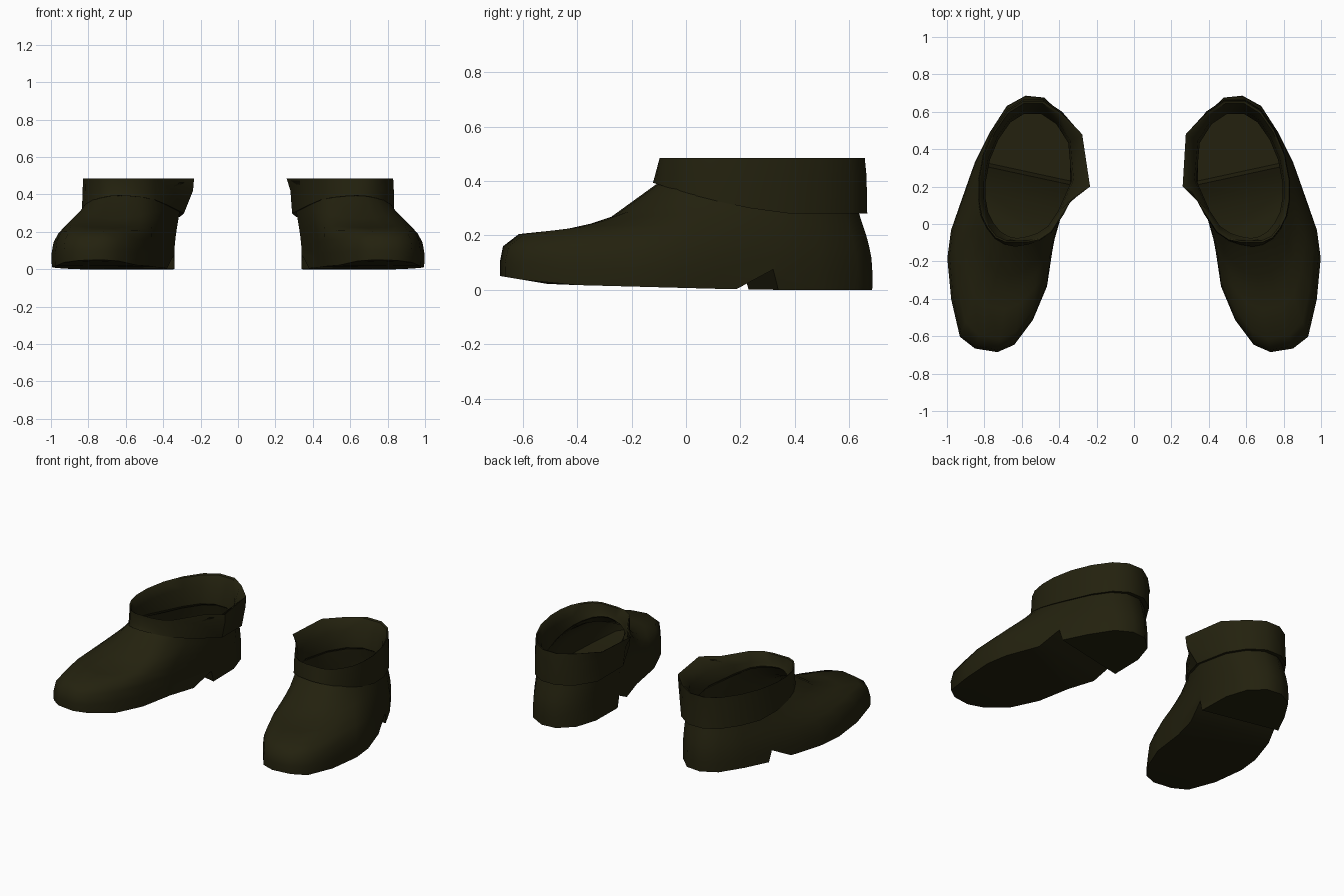
import bpy, bmesh, math

if "Cube" in bpy.data.objects:
    bpy.data.objects.remove(bpy.data.objects["Cube"], do_unlink=True)

leather = bpy.data.materials.new("dark olive leather")
leather.use_nodes = True
colour = (0.017, 0.0155, 0.0045, 1)
leather.diffuse_color = colour
leather.node_tree.nodes["Principled BSDF"].inputs["Base Color"].default_value = colour

# Plan outlines of the left boot, from the toe round the outer side
SOLE = [(.73, -.685), (.85, -.665), (.93, -.60), (.975, -.40), (.995, -.18), (.975, -.03),
        (.92, .13), (.85, .33), (.77, .49), (.68, .63), (.58, .685), (.48, .675),
        (.39, .59), (.345, .45), (.34, .22), (.43, -.10), (.465, -.33), (.54, -.51), (.64, -.645)]
ANKLE = [(.63, -.10), (.68, -.09), (.73, -.06), (.77, -.01), (.80, .05), (.815, .13),
         (.815, .23), (.79, .36), (.74, .48), (.67, .58), (.59, .63), (.49, .63),
         (.40, .57), (.33, .46), (.31, .24), (.39, .06), (.45, -.03), (.51, -.07), (.57, -.09)]
# Rise from sole to ankle: (blend, height) over the toe and round the sides
TOE_RISE = [(0, .10), (.02, .16), (.12, .205), (.39, .22), (.54, .237), (.7, .268), (1, .395)]
SIDE_RISE = [(-.02, .07), (.05, .14), (.2, .19), (.4, .24), (.6, .28), (.8, .32), (1, .36)]
N = len(SOLE)


def scaled(outline, s):
    return [(.57 + (x - .57) * s, .17 + (y - .17) * s) for x, y in outline]


def at_height(outline, z):
    return [(x, y, z) for x, y in outline]


def make_object(name, rings, side, closed_loop=False):
    """Loft rings into a solid, mirrored to the given side."""
    bm = bmesh.new()
    loops = [[bm.verts.new((x * side, y, z)) for x, y, z in ring] for ring in rings]
    pairs = list(zip(loops, loops[1:]))
    if closed_loop:
        pairs.append((loops[-1], loops[0]))
    for a, b in pairs:
        n = len(a)
        for i in range(n):
            bm.faces.new((a[i], a[(i + 1) % n], b[(i + 1) % n], b[i]))
    if not closed_loop:
        caps = [bm.faces.new(loops[0]), bm.faces.new(loops[-1])]
        bmesh.ops.triangulate(bm, faces=caps)
    bmesh.ops.recalc_face_normals(bm, faces=bm.faces)
    mesh = bpy.data.meshes.new(name)
    bm.to_mesh(mesh)
    bm.free()
    mesh.materials.append(leather)
    obj = bpy.data.objects.new(name, mesh)
    bpy.context.collection.objects.link(obj)
    return obj


def open_ankle(obj):
    """Remove the flat lid over the ankle, leaving a hollow shell."""
    bm = bmesh.new()
    bm.from_mesh(obj.data)
    lid = [f for f in bm.faces if f.normal.z > .85
           and all(v.co.z > .285 and v.co.y > -.12 for v in f.verts)]
    bmesh.ops.delete(bm, geom=lid, context='FACES')
    bm.to_mesh(obj.data)
    bm.free()


def smooth(obj, angle):
    bpy.ops.object.select_all(action='DESELECT')
    obj.select_set(True)
    bpy.context.view_layer.objects.active = obj
    bpy.ops.object.shade_smooth_by_angle(angle=math.radians(angle))


def sole_height(y):
    if y < -.5:
        return .02 + (-.5 - y) / .18 * .03
    return max(0, .02 * (.25 - y) / .75)


def hem(y):
    return .28 + .11 * max(0, (.4 - y) / .51) ** 1.5


def shoe_rings():
    rings = [[(x, y, sole_height(y)) for x, y in SOLE]]
    for toe, flank in zip(TOE_RISE, SIDE_RISE):
        ring = []
        for i, ((sx, sy), (ax, ay)) in enumerate(zip(SOLE, ANKLE)):
            w = max(0, math.cos(i / N * math.tau)) ** 1.2
            f = toe[0] * w + flank[0] * (1 - w)
            z = toe[1] * w + flank[1] * (hem(ay) + .02) / .36 * (1 - w)
            ring.append((sx + (ax - sx) * f, sy + (ay - sy) * f, z))
        rings.append(ring)
    return rings


def collar_rings(flare, fullness):
    top = [(x, max(y, -.097)) for x, y in scaled(ANKLE, 1.06)]
    top[13], top[14], top[15] = (.277, .48), (flare, .2), (.34, .12)
    lower = [(x, y, hem(y)) for x, y in scaled(ANKLE, 1.08)]
    middle = [(a + (c - a) * fullness, b + (d - b) * fullness, .42)
              for (a, b, _), (c, d) in zip(lower, top)]
    inner = [(x, y, hem(y) + .03) for x, y in scaled(ANKLE, .91)]
    tuck = [(x, y, hem(y) + .008) for x, y in scaled(ANKLE, .98)]
    return [lower, middle, at_height(top, .485),
            at_height(scaled(top, .97), .48), at_height(scaled(ANKLE, .95), .42), inner, tuck]


for side, label, flare, fullness in ((1, "left", .26, .3), (-1, "right", .235, .9)):
    shoe = make_object(label + "_shoe", shoe_rings(), side)

    # Slanted notch in front of the heel
    wedge = [[(x, y + .216 * (x - .85), z) for y, z in ((.15, -.01), (.32, .075), (.343, -.01))]
             for x in (.1, 1.2)]
    cutter = make_object(label + "_heel_cutter", wedge, side)
    cutter.hide_render = True
    notch = shoe.modifiers.new("heel notch", 'BOOLEAN')
    notch.operation = 'DIFFERENCE'
    notch.solver = 'EXACT'
    notch.object = cutter
    bpy.context.view_layer.objects.active = shoe
    bpy.ops.object.modifier_apply(modifier=notch.name)
    bpy.data.objects.remove(cutter, do_unlink=True)
    open_ankle(shoe)
    smooth(shoe, 50)

    collar = make_object(label + "_collar", collar_rings(flare, fullness), side, closed_loop=True)
    smooth(collar, 40)
